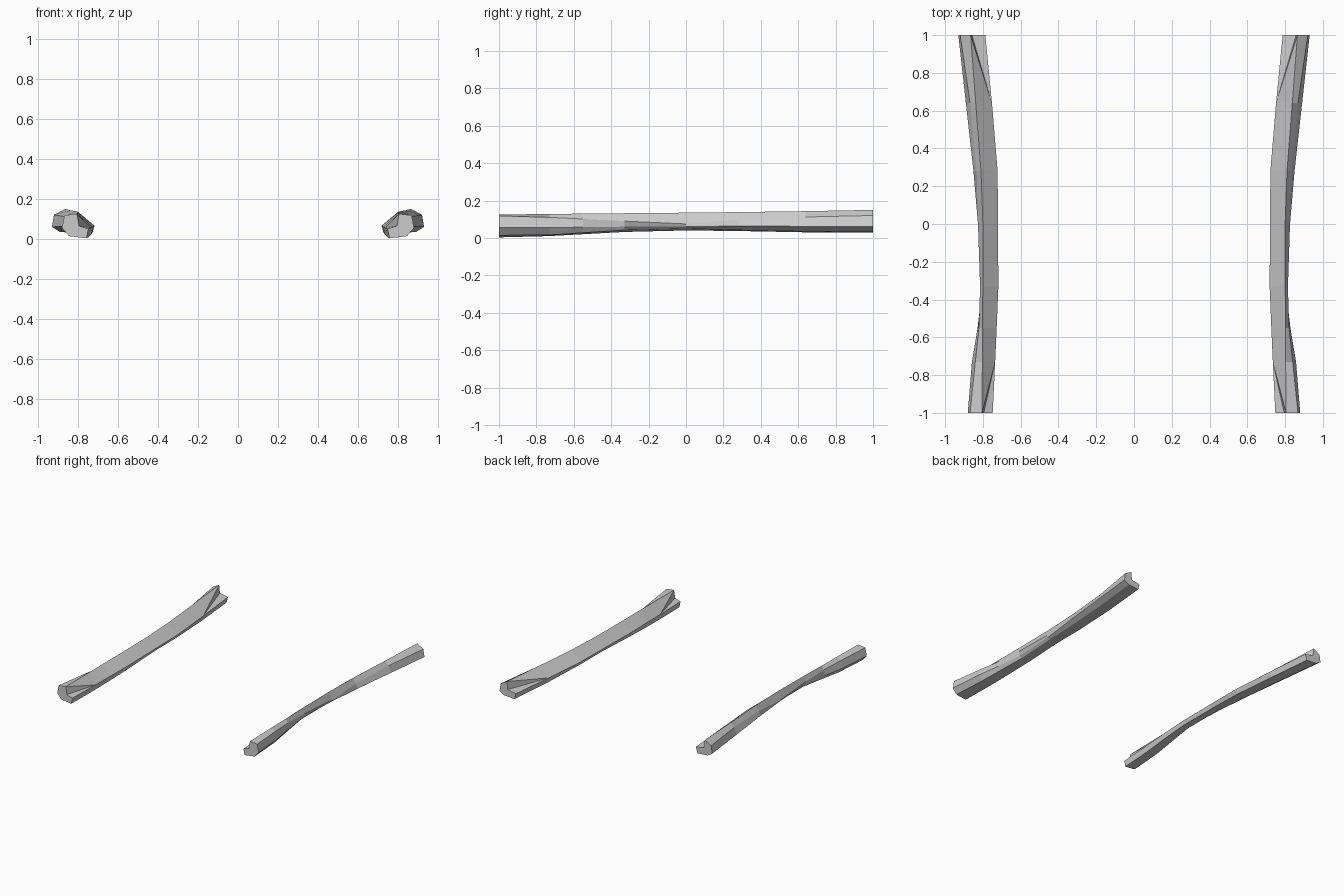
import bpy, bmesh

if "Cube" in bpy.data.objects:
    bpy.data.objects.remove(bpy.data.objects["Cube"])

# Stations along the right rail: y, then (x, z) corners of the section:
# ridge, outer upper, outer lower, bottom outer, bottom inner, inner edge
SECTIONS = [
    (-1.00, (.805, .125), (.868, .118), (.88, .055), (.845, .014), (.757, .003), (.748, .05)),
    (-0.73, (.803, .128), (.84, .11), (.858, .055), (.828, .016), (.745, .01), (.735, .055)),
    (-0.55, (.803, .13), (.821, .101), (.828, .058), (.81, .028), (.735, .02), (.727, .06)),
    (-0.33, (.80, .132), (.815, .09), (.803, .06), (.79, .042), (.727, .032), (.718, .065)),
    (0.00, (.80, .135), (.826, .075), (.818, .06), (.80, .05), (.735, .04), (.72, .068)),
    (0.28, (.81, .138), (.833, .098), (.85, .064), (.82, .042), (.74, .037), (.722, .07)),
    (0.64, (.838, .143), (.868, .112), (.89, .062), (.85, .035), (.765, .03), (.752, .072)),
    (1.00, (.865, .15), (.92, .12), (.93, .06), (.89, .035), (.80, .028), (.787, .075)),
]
NOTCH = {0: (.795, .065), len(SECTIONS) - 1: (.858, .088)}


def build_rail(name):
    bm = bmesh.new()
    rings = [[bm.verts.new((x, s[0], z)) for x, z in s[1:]] for s in SECTIONS]
    notch = {i: bm.verts.new((x, SECTIONS[i][0], z)) for i, (x, z) in NOTCH.items()}

    # long side faces
    for a, b in zip(rings, rings[1:]):
        for k in range(5):
            bm.faces.new((a[k], a[k + 1], b[k + 1], b[k]))
    for a, b in zip(rings[1:-1], rings[2:-1]):
        bm.faces.new((a[5], a[0], b[0], b[5]))

    # stepped notches and caps at both ends
    last = len(rings) - 1
    for end, inner in ((0, 1), (last, last - 1)):
        e, n, v = rings[end], rings[inner], notch[end]
        bm.faces.new((e[0], v, n[5]))
        bm.faces.new((v, e[5], n[5]))
        bm.faces.new((e[0], n[5], n[0]))
        bm.faces.new(e + [v])

    bmesh.ops.recalc_face_normals(bm, faces=bm.faces)
    mesh = bpy.data.meshes.new(name)
    bm.to_mesh(mesh)
    bm.free()
    obj = bpy.data.objects.new(name, mesh)
    bpy.context.collection.objects.link(obj)
    return obj


# left and right rails mirrored across x = 0
rail = build_rail("side_rails")
rail.modifiers.new("mirror", 'MIRROR').use_axis = (True, False, False)
